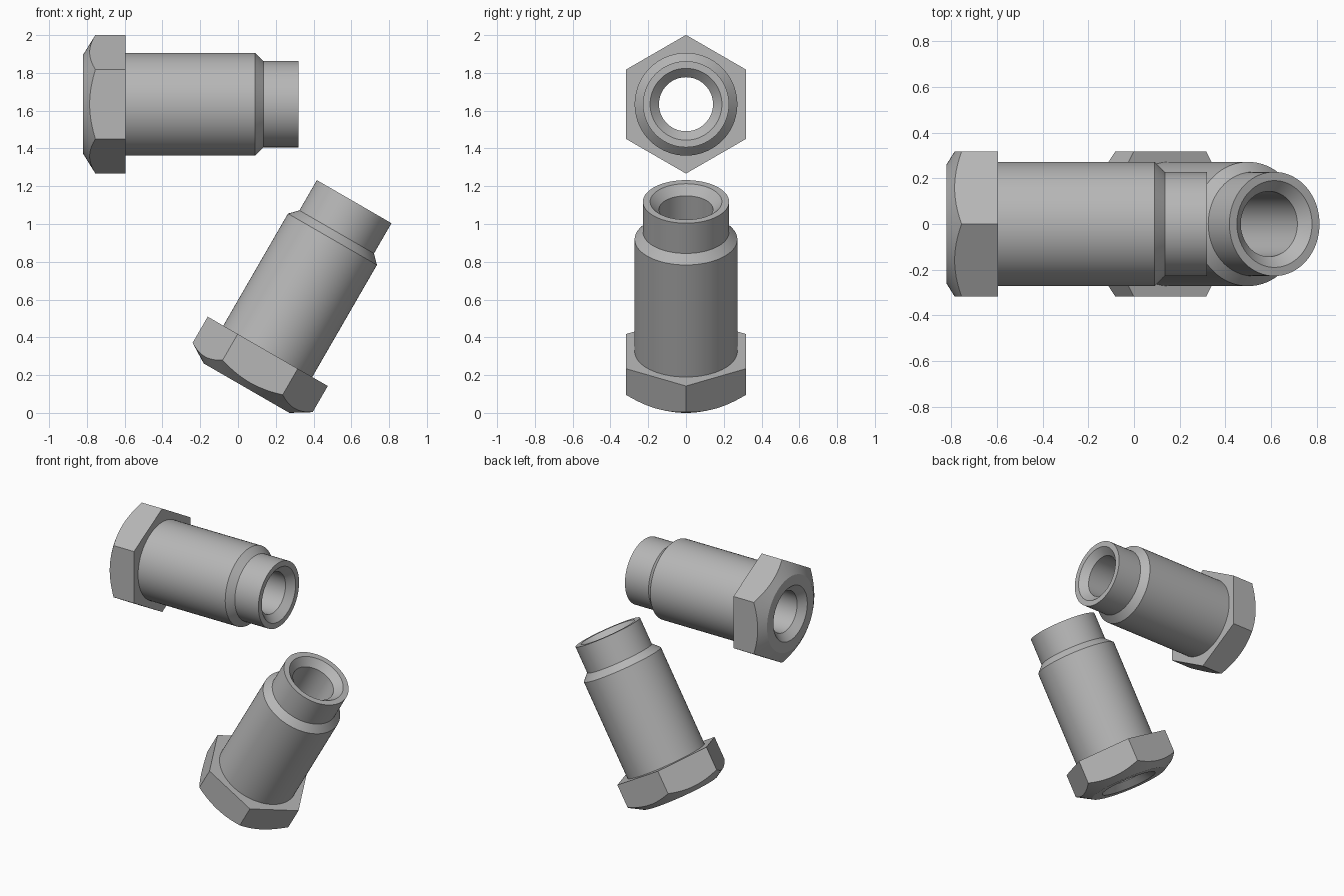
import bpy
import bmesh
from math import cos, sin, pi, radians

cube = bpy.data.objects.get("Cube")
if cube:
    bpy.data.objects.remove(cube, do_unlink=True)

LENGTH = 1.14       # whole bolt along its axis
HEAD = 0.225        # head thickness
HEX_R = 0.367       # head corner radius
BORE_R = 0.143
MOUTH_R = 0.19      # countersunk ends of the bore

steel = bpy.data.materials.new("grey_steel")
steel.use_nodes = True
grey = (0.47, 0.47, 0.47, 1)
steel.diffuse_color = grey
steel.node_tree.nodes["Principled BSDF"].inputs["Base Color"].default_value = grey


def turned(name, profile, sides=72):
    """Closed solid from (radius, height) pairs, turned about local z."""
    bm = bmesh.new()
    rings = [[bm.verts.new((r * cos(2 * pi * i / sides), r * sin(2 * pi * i / sides), z))
              for i in range(sides)] for r, z in profile]
    bm.faces.new(rings[0][::-1])
    bm.faces.new(rings[-1])
    for low, high in zip(rings, rings[1:]):
        for i in range(sides):
            j = (i + 1) % sides
            bm.faces.new((low[i], low[j], high[j], high[i]))
    mesh = bpy.data.meshes.new(name)
    bm.to_mesh(mesh)
    bm.free()
    mesh.materials.append(steel)
    obj = bpy.data.objects.new(name, mesh)
    bpy.context.collection.objects.link(obj)
    return obj


def combine(target, tool, operation):
    mod = target.modifiers.new(operation.lower(), 'BOOLEAN')
    mod.operation = operation
    mod.solver = 'EXACT'
    mod.object = tool
    tool.hide_render = True


# Hexagonal head, its outer corners trimmed by a cone
bolt = turned("upper_bolt", [(HEX_R, 0), (HEX_R, HEAD)], 6)
trim = turned("head_trim", [(0.262, 0), (0.38, 0.073), (0.45, 0.116), (0.45, 0.3)])

# Round shank, stepping down through a chamfer to the narrow tip
shank = turned("shank", [(0.272, 0.12), (0.272, 0.91), (0.228, 0.955), (0.228, LENGTH)])

# Through bore, countersunk at both ends
flare = MOUTH_R - BORE_R
over = 0.02
bore = turned("bore", [(MOUTH_R + over, -over), (BORE_R, flare),
                       (BORE_R, LENGTH - flare), (MOUTH_R + over, LENGTH + over)])

combine(bolt, trim, 'INTERSECT')
combine(bolt, shank, 'UNION')
combine(bolt, bore, 'DIFFERENCE')

# Bake the shape and discard the cutters
bpy.context.view_layer.update()
baked = bpy.data.meshes.new_from_object(
    bolt.evaluated_get(bpy.context.evaluated_depsgraph_get()))
baked.name = "hollow_bolt"
bolt.modifiers.clear()
bolt.data = baked
baked.materials.clear()
baked.materials.append(steel)
for poly in baked.polygons:
    poly.material_index = 0
for tool in (trim, shank, bore):
    bpy.data.objects.remove(tool, do_unlink=True)

bpy.ops.object.select_all(action='DESELECT')
bolt.select_set(True)
bpy.context.view_layer.objects.active = bolt
bpy.ops.object.shade_smooth_by_angle(angle=radians(20))

# Second bolt shares the mesh; one lies level, the other leans
lower = bolt.copy()
lower.name = "lower_bolt"
bpy.context.collection.objects.link(lower)
bolt.location = (-0.82, 0, 1.634)
bolt.rotation_euler = (0, radians(90), 0)
lower.location = (0.045, 0, 0.131)
lower.rotation_euler = (0, radians(30), 0)
